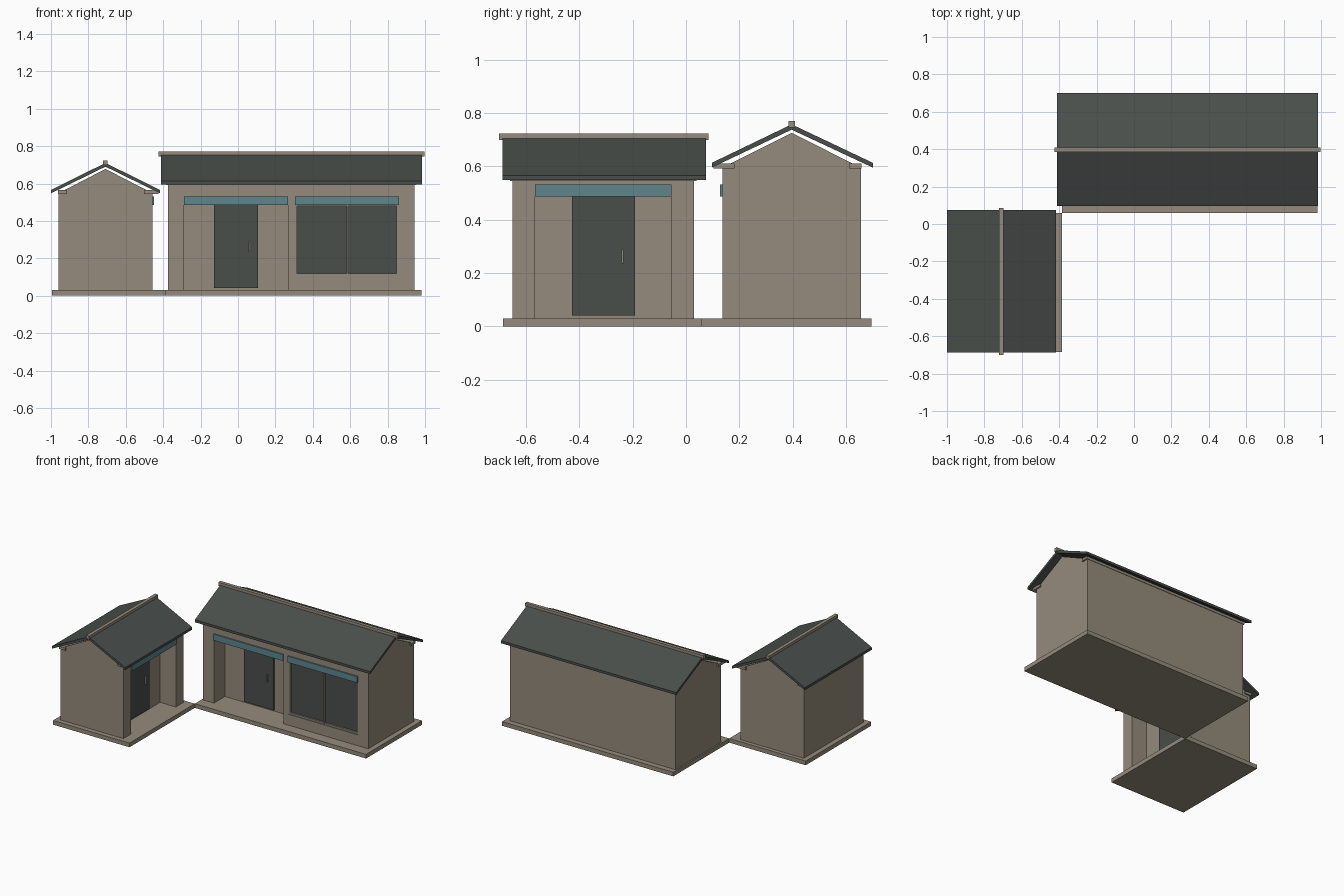
import bpy, bmesh
from mathutils import Matrix
from math import radians

if "Cube" in bpy.data.objects:
    bpy.data.objects.remove(bpy.data.objects["Cube"])


def material(name, rgb):
    m = bpy.data.materials.new(name)
    m.diffuse_color = (*rgb, 1)
    m.use_nodes = True
    m.node_tree.nodes["Principled BSDF"].inputs["Base Color"].default_value = m.diffuse_color
    return m


STONE = material("warm stone", (0.300, 0.258, 0.200))
DARK = material("dark slate", (0.067, 0.077, 0.070))
TEAL = material("teal", (0.112, 0.238, 0.270))


def finish(name, bm, mat, rot):
    bmesh.ops.recalc_face_normals(bm, faces=bm.faces)
    bm.transform(Matrix.Rotation(radians(rot), 4, 'Z'))
    me = bpy.data.meshes.new(name)
    bm.to_mesh(me)
    bm.free()
    me.materials.append(mat)
    ob = bpy.data.objects.new(name, me)
    bpy.context.collection.objects.link(ob)
    return ob


def box(name, u, v, z, mat, rot):
    """Box given by its ranges along the length u, the depth v and the height z."""
    return prism(name, u, [(v[0], z[0]), (v[1], z[0]), (v[1], z[1]), (v[0], z[1])], mat, rot)


def prism(name, u, profile, mat, rot):
    """Profile of (v, z) points swept along u."""
    bm = bmesh.new()
    f = bm.faces.new([bm.verts.new((u[0], v, z)) for v, z in profile])
    ext = bmesh.ops.extrude_face_region(bm, geom=[f])
    bmesh.ops.translate(bm, vec=(u[1] - u[0], 0, 0),
                        verts=[e for e in ext["geom"] if isinstance(e, bmesh.types.BMVert)])
    return finish(name, bm, mat, rot)


def cut(target, name, u, v, z, rot):
    c = box(name, u, v, z, STONE, rot)
    c.hide_render = True
    c.hide_set(True)
    m = target.modifiers.new(name, 'BOOLEAN')
    m.operation = 'DIFFERENCE'
    m.solver = 'EXACT'
    m.object = c


def house(p, rot, base_u, base_v, wall_u, wall_v, top, roof_u, roof_v,
          ridge_u, recess, door, handle):
    mid = (wall_v[0] + wall_v[1]) / 2
    f = wall_v[0]
    deep = f + 0.125
    # base and walls
    box(p + "_base", base_u, base_v, (0, 0.03), STONE, rot)
    walls = box(p + "_walls", wall_u, wall_v, (0.03, top), STONE, rot)
    cut(walls, p + "_entry_cutter", recess, (f - 0.1, deep), (0.02, 0.487), rot)
    # gable attic, open gap below the roof
    prism(p + "_gable", wall_u, [(wall_v[0], top), (wall_v[1], top), (mid, top + 0.13)], STONE, rot)
    # beams carrying the eaves
    beam_u = (wall_u[0] - 0.01, wall_u[1] + 0.01)
    box(p + "_front_eave_beam", beam_u, (roof_v[0] + 0.006, f + 0.045), (top - 0.003, top + 0.016), STONE, rot)
    box(p + "_back_eave_beam", beam_u, (wall_v[1] - 0.045, wall_v[1] + 0.003), (top - 0.003, top + 0.016), STONE, rot)
    # folded roof and ridge bar
    a, b = roof_v
    prism(p + "_roof", roof_u, [(a, top), (mid, top + 0.142), (b, top), (b, top + 0.018),
                                (mid, top + 0.162), (a, top + 0.018)], DARK, rot)
    box(p + "_ridge", ridge_u, (mid - 0.012, mid + 0.012), (top + 0.15, top + 0.175), STONE, rot)
    # door, handle and awning
    box(p + "_door", door, (deep - 0.01, deep + 0.005), (0.04, 0.487), DARK, rot)
    box(p + "_door_handle", (handle - 0.003, handle + 0.003), (deep - 0.02, deep - 0.009),
        (0.235, 0.29), STONE, rot)
    box(p + "_door_awning", recess, (f - 0.009, f + 0.002), (0.486, 0.531), TEAL, rot)
    return walls


# long house facing the front
main = house("main", 0, (-0.385, 0.98), (0.058, 0.695), (-0.375, 0.943), (0.137, 0.655), 0.595,
             (-0.412, 0.985), (0.097, 0.70), (-0.425, 0.998), (-0.288, 0.268), (-0.128, 0.108), 0.06)

# shop window of the long house
wu, wz = (0.305, 0.86), (0.108, 0.487)
cut(main, "window_cutter", wu, (0.0, 0.167), wz, 0)
box("window_glass", (0.31, 0.855), (0.155, 0.17), (0.113, 0.482), DARK, 0)
for i, u in enumerate([(0.305, 0.316), (0.579, 0.588), (0.848, 0.86)]):
    box("window_post_%d" % i, u, (0.142, 0.168), wz, STONE, 0)
for i, z in enumerate([(0.108, 0.12), (0.48, 0.487)]):
    box("window_rail_%d" % i, wu, (0.143, 0.168), z, STONE, 0)
box("window_awning", wu, (0.128, 0.139), (0.486, 0.531), TEAL, 0)

# short house turned to face the right
house("side", 90, (-0.685, 0.058), (0.385, 0.995), (-0.65, 0.03), (0.457, 0.96), 0.548,
      (-0.688, 0.075), (0.418, 0.999), (-0.70, 0.085), (-0.565, -0.055), (-0.428, -0.192), -0.238)
